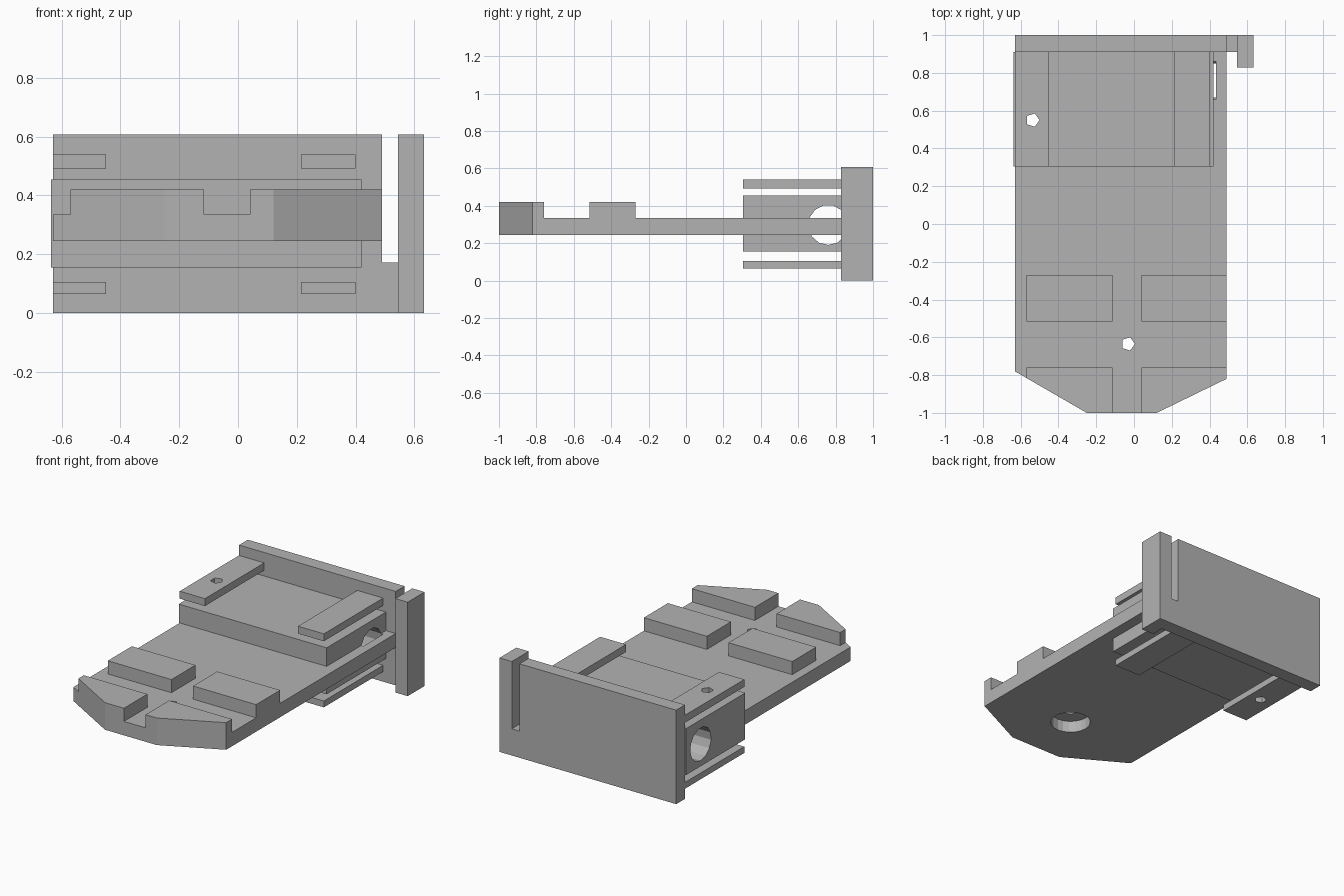
import bpy
import bmesh
from math import pi
from mathutils import Matrix

cube = bpy.data.objects.get("Cube")
if cube:
    bpy.data.objects.remove(cube, do_unlink=True)

grey = bpy.data.materials.new("plain_grey")
grey.use_nodes = True
colour = (0.45, 0.45, 0.45, 1)
grey.diffuse_color = colour
grey.node_tree.nodes["Principled BSDF"].inputs["Base Color"].default_value = colour


def finish(name, bm):
    bmesh.ops.recalc_face_normals(bm, faces=bm.faces)
    mesh = bpy.data.meshes.new(name)
    bm.to_mesh(mesh)
    bm.free()
    mesh.materials.append(grey)
    ob = bpy.data.objects.new(name, mesh)
    bpy.context.scene.collection.objects.link(ob)
    return ob


def prism(name, outline, low, high, plane="xy"):
    """Extrude an outline: xy goes up in z, xz goes along y."""
    bm = bmesh.new()
    if plane == "xy":
        verts = [bm.verts.new((a, b, low)) for a, b in outline]
        step = (0, 0, high - low)
    else:
        verts = [bm.verts.new((a, low, b)) for a, b in outline]
        step = (0, high - low, 0)
    face = bm.faces.new(verts)
    new = bmesh.ops.extrude_face_region(bm, geom=[face])["geom"]
    bmesh.ops.translate(bm, vec=step, verts=[v for v in new if isinstance(v, bmesh.types.BMVert)])
    return finish(name, bm)


def box(name, x, y, z):
    return prism(name, [(x[0], y[0]), (x[1], y[0]), (x[1], y[1]), (x[0], y[1])], *z)


def drill(name, sides, radius, centre, depth, axis="z"):
    bm = bmesh.new()
    bmesh.ops.create_cone(bm, cap_ends=True, segments=sides, radius1=radius, radius2=radius, depth=depth)
    # Point one corner of the polygon along +x
    corner = max(bm.verts, key=lambda v: v.co.x).co
    turn = Matrix.Rotation(-pi / 2 if corner.x < radius * 0.999 else 0, 3, "Z")
    if axis == "x":
        turn = Matrix.Rotation(pi / 2, 3, "Y") @ turn
    bmesh.ops.rotate(bm, matrix=turn, verts=bm.verts)
    bmesh.ops.translate(bm, vec=centre, verts=bm.verts)
    ob = finish(name, bm)
    ob.hide_render = True
    return ob


def cut(ob, *cutters):
    for c in cutters:
        mod = ob.modifiers.new("cut", "BOOLEAN")
        mod.operation = "DIFFERENCE"
        mod.solver = "EXACT"
        mod.object = c
    deps = bpy.context.evaluated_depsgraph_get()
    mesh = bpy.data.meshes.new_from_object(ob.evaluated_get(deps))
    ob.modifiers.clear()
    ob.data = mesh


# Drills for the screw holes, the recess underneath and the cross bore
rail_drill = drill("rail_drill", 5, 0.037, (-0.537, 0.55, 0.3), 1)
deck_drill = drill("deck_drill", 5, 0.037, (-0.032, -0.635, 0.3), 1)
recess_drill = drill("recess_drill", 20, 0.12, (-0.032, -0.635, 0.22), 0.2)
bore_drill = drill("bore_drill", 13, 0.107, (-0.1325, 0.76, 0.298), 1.135, "x")

# Long deck with a chamfered nose
deck = prism("deck", [(-0.63, 0.91), (-0.63, -0.78), (-0.25, -1), (0.12, -1), (0.49, -0.82), (0.49, 0.91)],
             0.245, 0.335)
cut(deck, deck_drill, recess_drill, rail_drill, bore_drill)

# Raised pads on the deck; the front pair follows the nose
pad_z = (0.335, 0.42)
box("right_pad", (-0.57, -0.115), (-0.515, -0.27), pad_z)
box("left_pad", (0.04, 0.49), (-0.515, -0.27), pad_z)
prism("right_nose_pad", [(-0.57, -0.76), (-0.57, -0.815), (-0.25, -1), (-0.115, -1), (-0.115, -0.76)], *pad_z)
prism("left_nose_pad", [(0.04, -0.76), (0.04, -1), (0.12, -1), (0.49, -0.82), (0.49, -0.76)], *pad_z)

# Thick block around the rear of the deck
block = box("rear_block", (-0.637, 0.42), (0.305, 0.91), (0.155, 0.455))
cut(block, rail_drill, bore_drill)

# Guide rails above and below the block
for level, z in (("upper", (0.492, 0.54)), ("lower", (0.065, 0.106))):
    drilled = box(level + "_right_rail", (-0.63, -0.45), (0.305, 0.91), z)
    cut(drilled, rail_drill)
    box(level + "_left_rail", (0.215, 0.4), (0.305, 0.91), z)

# Back plate with a low bridge to the side post
prism("back_plate", [(-0.63, 0), (0.545, 0), (0.545, 0.172), (0.49, 0.172), (0.49, 0.607), (-0.63, 0.607)],
      0.91, 1, "xz")
box("side_post", (0.545, 0.633), (0.828, 1), (0, 0.607))

for d in (rail_drill, deck_drill, recess_drill, bore_drill):
    bpy.data.objects.remove(d, do_unlink=True)
